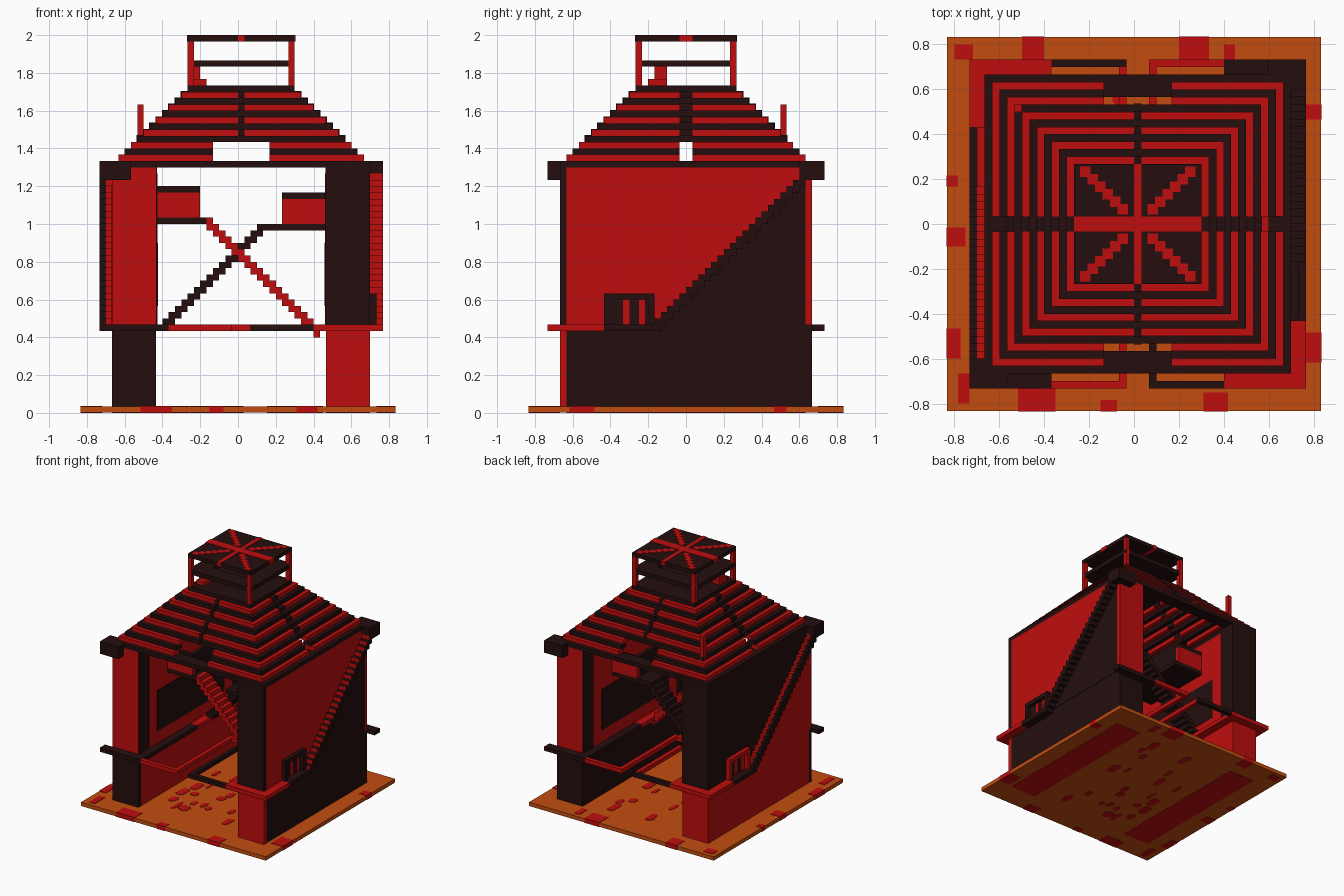
import bpy, bmesh, random

old = bpy.data.objects.get("Cube")
if old:
    bpy.data.objects.remove(old)

U = 1 / 30          # one block
T = 0.1             # thickness of thin plates, in blocks
RED, DARK, ORANGE = 0, 1, 2


def material(name, rgb):
    m = bpy.data.materials.new(name)
    m.use_nodes = True
    m.diffuse_color = (*rgb, 1)
    m.node_tree.nodes["Principled BSDF"].inputs["Base Color"].default_value = (*rgb, 1)
    return m


MATS = [material("red", (0.52, 0.004, 0.004)),
        material("dark_brown", (0.017, 0.0045, 0.004)),
        material("orange", (0.54, 0.073, 0.005))]
parts = {}


def box(part, mat, x0, x1, y0, y1, z0, z1, turn=False, front=None):
    """Add a block to a part; turn rotates it half a turn about the middle."""
    if turn:
        x0, x1, y0, y1 = 1 - x1, 1 - x0, -y1, -y0
    bm = parts.setdefault(part, bmesh.new())
    vs = [bm.verts.new((x * U, y * U, z * U))
          for z in (z0, z1) for x, y in ((x0, y0), (x1, y0), (x1, y1), (x0, y1))]
    for i, q in enumerate(((0, 1, 5, 4), (1, 2, 6, 5), (2, 3, 7, 6),
                           (3, 0, 4, 7), (4, 5, 6, 7), (3, 2, 1, 0))):
        f = bm.faces.new([vs[j] for j in q])
        f.material_index = front if front is not None and i == 0 else mat


def ring(part, mat, x0, x1, y0, y1, z0, z1, w, gap_x=None, gap_y=None):
    """Square frame of width w, with optional gaps in its sides."""
    for lo, hi in ((y0, y0 + w), (y1 - w, y1)):
        for a, b in ([(x0, gap_x[0]), (gap_x[1], x1)] if gap_x else [(x0, x1)]):
            box(part, mat, a, b, lo, hi, z0, z1)
    for lo, hi in ((x0, x0 + w), (x1 - w, x1)):
        for a, b in ([(y0 + w, gap_y[0]), (gap_y[1], y1 - w)] if gap_y else [(y0 + w, y1 - w)]):
            box(part, mat, lo, hi, a, b, z0, z1)


# ground slab with red patches
box("ground_slab", ORANGE, -25, 25, -25, 25, 0.06, 1)
E = 25.04
for x0, x1, y0, y1 in ((-15.5, -10.5, -E, -22), (-4.5, -2.3, -E, -23.5), (9.3, 12.6, -E, -22.5),
                       (-15, -12, 22, E), (6, 10, 21.5, E), (12, 13.5, 21, 24), (-24, -21.5, 22, 24),
                       (-E, -23.2, -18, -14), (-E, -23.5, 5, 6.5), (22, E, -18.5, -14.5),
                       (23, E, 14, 16), (-E, -22.5, -3, -0.5), (-23.5, -22, -24, -20)):
    box("ground_patches", RED, x0, x1, y0, y1, 0, 1 + T)
for x0, x1 in ((-20, -13), (14, 21)):
    box("ground_patches", RED, x0, x1, -19, 19, 0, 0.5)
random.seed(4)
for i in range(26):
    x, y = random.uniform(-10, 10), random.uniform(-18, 18)
    a, b = random.uniform(0.3, 1), random.uniform(0.4, 1.6)
    box("ground_patches", RED, x - a, x + a, y - b, y + b, 0, 1 + T)
    box("ground_patches", RED, x - a * 0.6, x + a * 0.6, y - b - 0.4, y + b + 0.4, 0, 1 + T)

# the two side walls, each the half turn of the other with colours swapped
for turn in (False, True):
    A, B = (DARK, RED) if turn else (RED, DARK)
    side = "right" if turn else "left"
    wall, stair = side + "_wall", side + "_outer_stair"
    box(wall, B, 14, 21, -19, 19, 1, 14, turn)
    box(wall, A, 14, 21, -19, 19, 14, 39, turn)
    box(wall, RED, 14, 21, -20, -19, 1, 14, turn)
    box(wall, DARK, 14, 21, -20, -19, 14, 39, turn)
    box(wall, DARK, 14, 21, 19, 20, 1, 14, turn)
    box(wall, RED, 14, 21, 19, 20, 14, 39, turn)
    # inner wall panels
    box(side + "_inner_panel", DARK, 14 - T, 14, -20, 20, 14, 39, turn)
    box(side + "_inner_panel", RED, 14 - 2 * T, 14, -16, 16, 14, 38, turn)
    box(side + "_inner_panel", DARK, 14 - 3 * T, 14, -13, 13, 17, 27, turn)
    # wall colour below the stair, and the stair itself
    for k in range(25):
        y = -5 + k
        if k < 24:
            box(wall, B, 21, 21 + T, y, y + 1, 14, 14 + k, turn)
        front = None if turn else RED
        box(stair, RED if turn else DARK, 21, 22, y, y + 1, 13 + k, 15 + k, turn, front)
        box(stair, DARK, 22, 23, y, y + 1, 13 + k, 15 + k, turn, front)
    # doorway
    door = side + "_doorway"
    box(door, DARK, 21, 21 + T, -12, -6, 14, 18, turn)
    for y in (-10, -7.5):
        box(door, RED, 21, 21 + 2 * T, y, y + 1, 14, 18, turn)
    for y in (-13, -6):
        box(door, B, 21, 22, y, y + 1, 14, 19, turn)
    box(door, B, 21, 22, -12, -6, 18, 19, turn)
    # landing under the eave at the head of the stair
    box(side + "_stair_landing", DARK, 18, 23, 20, 22, 37, 40, turn)
    box(side + "_stair_landing", DARK, 21, 23, 18, 20, 38, 40, turn)

    # ledge round the outside and the walkway frames in the middle
    ledge = side + "_ledge"
    for mat, x0, x1, y0, y1 in ((RED, 12, 23, -22, -20), (RED, 21, 23, -20, -13),
                                (DARK, 21, 23, -13, -5), (DARK, 12, 23, 20, 22),
                                (B, 2, 12, -22, -21), (B, 2, 3, -21, -4),
                                (RED, 2, 12, 21, 22), (RED, 2, 3, 0, 21),
                                (RED, 12, 14, -20, 0), (DARK, 12, 14, 0, 20)):
        # the right-hand ledge has its corner colours the other way round
        if turn and (y0, y1) in ((20, 22), (21, 22), (0, 21)):
            mat = DARK if y1 == 22 and x0 == 12 else RED
        elif turn and (y0, y1) == (-22, -21):
            mat = DARK
        box(ledge, mat, x0, x1, y0, y1, 13, 14, turn)
    box(ledge, RED, 0.5, 2, -1, 1, 13, 14, turn)

# balconies with railings
for name, x0, x1, xf0, xf1, rail, z in (("right_balcony", -13, -6, -13, -5, -7, 30),
                                        ("left_balcony", 7, 14, 3, 14, 7, 29)):
    box(name, DARK, xf0, xf1, -9, 9, z, z + 1)
    for y in (-9, 8):
        box(name, RED, x0, x1, y, y + 1, z + 1, z + 5)
        box(name, DARK, x0, x1, y, y + 1, z + 5, z + 6)
    box(name, DARK, rail, rail + 1, -8, 8, z + 1, z + 6)

# crossing inner stairs
for k in range(18):
    box("red_inner_stair", RED, -5 + k, -4 + k, -9, -5, 29 - k, 31 - k)
for k in range(16):
    box("dark_inner_stair", DARK, -12 + k, -11 + k, 5, 9, 13 + k, 15 + k)

# stepped roof
ring("roof_eave", DARK, -20, 21, -20, 20, 39, 40, 3)
for k in range(11):
    mat = DARK if k % 2 else RED
    x0, x1, y, z = -19 + k, 20 - k, 19 - k, 40 + k
    ring("roof_steps", mat, x0, x1, -y, y, z, z + 1, 2,
         (-4, 5) if k < 3 else None, (-1, 1) if k < 3 else None)
    if k >= 3:
        for s in (-1, 1):
            c = s * (y - 1)
            box("roof_ridges", DARK, 0, 1, c - 1 - T, c + 1 + T, z, z + 1 + T)
            c = 0.5 + s * (y - 0.5)
            box("roof_ridges", DARK, c - 1 - T, c + 1 + T, -1, 1, z, z + 1 + T)
box("roof_deck", DARK, -8, 9, -8, 8, 51, 52)
box("chimney_post", RED, -16, -15, 15, 16, 43, 49)

# open lantern on top
for x in (-8, 8):
    for y in (-8, 7):
        box("lantern_posts", RED, x, x + 1, y, y + 1, 52, 59)
box("lantern_step", RED, -7, -6, -5, -3, 52, 55)
box("lantern_step", RED, -7, -5, -6, -3, 52, 53)
ring("lantern_shelf", DARK, -8, 9, -8, 8, 55, 56, 4)
box("lantern_top", DARK, -8, 9, -8, 8, 59, 60 - T)
box("lantern_star", RED, -8 - T, 9 + T, -1, 1, 59, 60)
box("lantern_star", RED, 0, 1, -8 - T, 8 + T, 59, 60)
for k in range(2, 8):
    for x in (k, -k):
        for y in (k, -k):
            box("lantern_star", RED, x - 0.2, x + 1.2, y - 0.7, y + 0.7, 59.5, 60)

# turn the collected blocks into objects
for name, bm in parts.items():
    me = bpy.data.meshes.new(name)
    bmesh.ops.recalc_face_normals(bm, faces=bm.faces)
    bm.to_mesh(me)
    bm.free()
    for m in MATS:
        me.materials.append(m)
    bpy.context.scene.collection.objects.link(bpy.data.objects.new(name, me))
